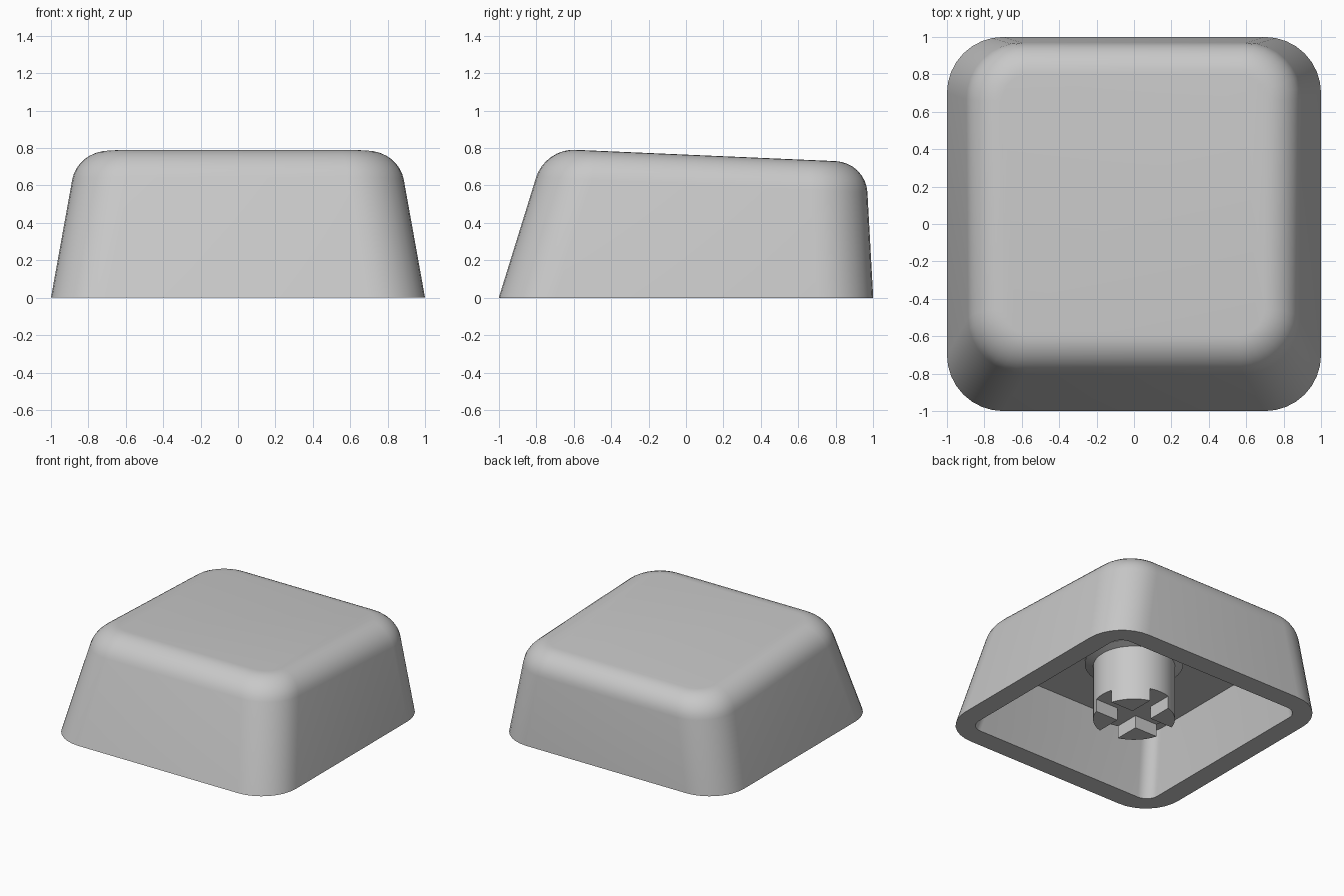
import bpy, bmesh, math
from mathutils import Vector

if "Cube" in bpy.data.objects:
    bpy.data.objects.remove(bpy.data.objects["Cube"])

plastic = bpy.data.materials.new("grey_plastic")
plastic.diffuse_color = (0.58, 0.58, 0.58, 1)
plastic.use_nodes = True
plastic.node_tree.nodes["Principled BSDF"].inputs["Base Color"].default_value = plastic.diffuse_color

SIDE, FRONT, BACK = 0.18, 0.31, 0.055   # inward lean of the walls per unit height
WALL, CEILING = 0.16, 0.47              # wall thickness, height of the inside roof
CORNER, ROUND = 0.3, 0.163              # upright corner radius, top edge rounding
STEM_R, SLOT, SLOT_D = 0.295, 0.085, 0.1
SEG = 8


def top_plane(y):
    return 0.7645 - 0.0434 * y


def outline(z, inset, radius):
    """Rounded rectangle of the leaning walls at height z (None = sloped top)."""
    pts = []
    for q, (sx, sy) in enumerate([(1, 1), (-1, 1), (-1, -1), (1, -1)]):
        for k in range(SEG + 1):
            a = math.pi / 2 * (q + k / SEG)
            h = 0.76 if z is None else z
            for _ in range(6):
                cx = sx * (1 - SIDE * h - inset - radius)
                edge = 1 - (BACK if sy > 0 else FRONT) * h
                y = sy * (edge - inset - radius) + radius * math.sin(a)
                h = top_plane(y) if z is None else z
            pts.append(Vector((cx + radius * math.cos(a), y, h)))
    return pts


def loft(bm, rings, caps):
    """Skin a list of equally long point rings, closing the chosen ends."""
    loops = [[bm.verts.new(p) for p in ring] for ring in rings]
    n = len(loops[0])
    for a, b in zip(loops, loops[1:]):
        for i in range(n):
            j = (i + 1) % n
            bm.faces.new((a[i], a[j], b[j], b[i]))
    for c in caps:
        bm.faces.new(loops[c])


def finish(bm, name):
    """Turn a bmesh into a smooth-shaded object with sharp edges kept."""
    bmesh.ops.recalc_face_normals(bm, faces=bm.faces[:])
    me = bpy.data.meshes.new(name)
    bm.to_mesh(me)
    bm.free()
    ob = bpy.data.objects.new(name, me)
    bpy.context.collection.objects.link(ob)
    me.materials.append(plastic)
    bpy.ops.object.select_all(action='DESELECT')
    ob.select_set(True)
    bpy.context.view_layer.objects.active = ob
    bpy.ops.object.shade_smooth_by_angle(angle=math.radians(35))


# Hollow cap: inside roof, inside wall, rim, outside wall, rounded edge, top
base = outline(0, 0, CORNER)
crest = outline(None, 0, CORNER)
flat = outline(None, ROUND, CORNER - ROUND)
rings = [outline(CEILING, WALL, 0.1), outline(0, WALL, 0.1), base]
for s in range(SEG + 1):
    t = s / SEG
    w0, w1, w2 = (1 - t) ** 2, 2 * t * (1 - t) * 0.76, t * t
    ring = []
    for b, c, f in zip(base, crest, flat):
        p = c + (b - c).normalized() * ROUND
        ring.append((p * w0 + c * w1 + f * w2) / (w0 + w1 + w2))
    rings.append(ring)
bm = bmesh.new()
loft(bm, rings, (0, -1))
finish(bm, "cap_shell")

# Round stem with a flared foot against the inside roof
profile = [(STEM_R, SLOT_D), (STEM_R, CEILING - 0.03),
           (STEM_R + 0.06, CEILING - 0.01), (STEM_R + 0.06, CEILING + 0.02)]
turn = [2 * math.pi * i / 48 for i in range(48)]
bm = bmesh.new()
loft(bm, [[(r * math.cos(a), r * math.sin(a), z) for a in turn] for r, z in profile],
     (0, -1))
finish(bm, "stem")

# Four lugs at the stem end leave a cross-shaped slot between them
start = math.asin(SLOT / STEM_R)
arc = [start + (math.pi / 2 - 2 * start) * k / 8 for k in range(9)]
wedge = [(SLOT, SLOT)] + [(STEM_R * math.cos(a), STEM_R * math.sin(a)) for a in arc]
bm = bmesh.new()
for c, s in [(1, 0), (0, 1), (-1, 0), (0, -1)]:
    loft(bm, [[(x * c - y * s, x * s + y * c, z) for x, y in wedge]
              for z in (0, SLOT_D)], (0, -1))
finish(bm, "stem_lugs")
